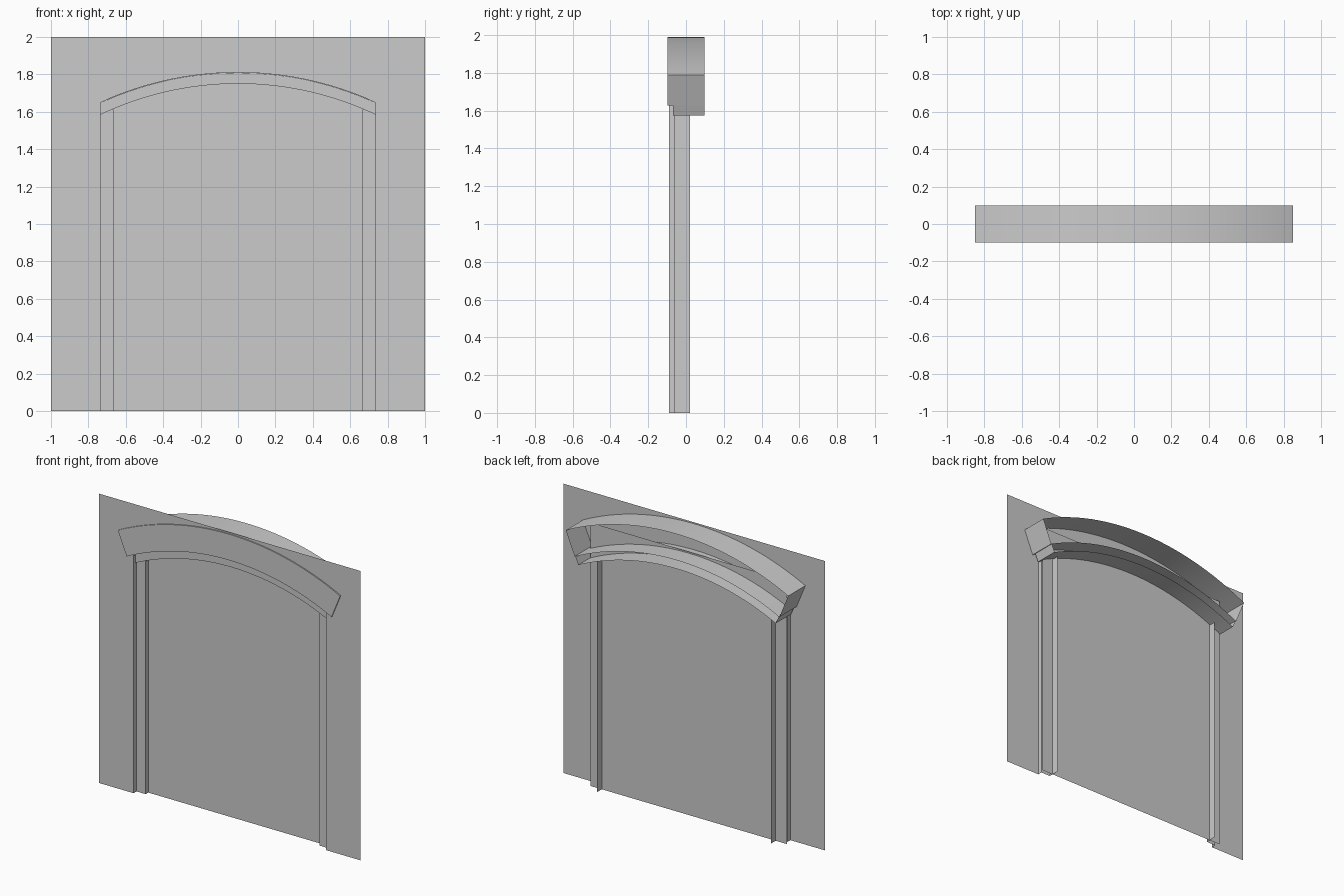
import bpy
import bmesh
import math

cube = bpy.data.objects.get("Cube")
if cube:
    bpy.data.objects.remove(cube, do_unlink=True)

# Single plain grey
grey = bpy.data.materials.new("plain_grey")
grey.use_nodes = True
colour = (0.6, 0.6, 0.6, 1)
grey.diffuse_color = colour
grey.node_tree.nodes["Principled BSDF"].inputs["Base Color"].default_value = colour

SEGMENTS = 32
WALL_Y, POST_Y, PANEL_Y = -0.09, -0.058, -0.03
FRONT_Y, TRIM_Y, BACK_Y = -0.098, -0.069, 0.098
OPENING, JAMB = 0.735, 0.665


def arc(apex, half, end):
    """Points (x, z) from left to right on a circular arc."""
    sag = apex - end
    radius = (half ** 2 + sag ** 2) / (2 * sag)
    limit = math.asin(half / radius)
    angles = [limit * (2 * i / SEGMENTS - 1) for i in range(SEGMENTS + 1)]
    return [(radius * math.sin(a), apex - radius + radius * math.cos(a)) for a in angles]


def finish(name, bm):
    mesh = bpy.data.meshes.new(name)
    bm.to_mesh(mesh)
    bm.free()
    mesh.materials.append(grey)
    obj = bpy.data.objects.new(name, mesh)
    bpy.context.collection.objects.link(obj)
    return obj


def flat_sheet(name, outline, y):
    """One upright face with the given (x, z) outline."""
    bm = bmesh.new()
    bm.faces.new([bm.verts.new((x, y, z)) for x, z in outline])
    bm.normal_update()
    if next(iter(bm.faces)).normal.y > 0:
        bmesh.ops.reverse_faces(bm, faces=bm.faces[:])
    return finish(name, bm)


def hollow_arch(name, upper, lower, front, back):
    """Arched channel: front face, top, underside and ends, open at the back."""
    bm = bmesh.new()
    rows = []
    for (ux, uz), (lx, lz) in zip(upper, lower):
        rows.append([bm.verts.new(p) for p in (
            (ux, back, uz), (ux, front, uz), (lx, front, lz), (lx, back, lz))])
    for a, b in zip(rows, rows[1:]):
        for k in range(3):
            bm.faces.new((a[k], a[k + 1], b[k + 1], b[k]))
    bm.faces.new(rows[0][::-1])
    bm.faces.new(rows[-1])
    bmesh.ops.recalc_face_normals(bm, faces=bm.faces[:])
    obj = finish(name, bm)
    bpy.ops.object.select_all(action="DESELECT")
    obj.select_set(True)
    bpy.context.view_layer.objects.active = obj
    bpy.ops.object.shade_smooth_by_angle(angle=math.radians(30))
    return obj


# Arches: projecting head and the slimmer trim below it
middle = arc(1.81, 0.783, 1.627)
hollow_arch("arch_head", arc(1.99, 0.85, 1.79), middle, FRONT_Y, BACK_Y)
hollow_arch("arch_trim", arc(1.809, 0.778, 1.628), arc(1.75, 0.755, 1.575), TRIM_Y, BACK_Y)

# Wall sheet with an arched opening
top = [p for p in middle if abs(p[0]) < OPENING]
spring = 1.648
wall = [(-1, 0), (-OPENING, 0), (-OPENING, spring)] + top
wall += [(OPENING, spring), (OPENING, 0), (1, 0), (1, 2), (-1, 2)]
flat_sheet("wall", wall, WALL_Y)

# Recessed panel behind the opening
flat_sheet("door_panel", [(-0.75, 0), (0.75, 0), (0.75, 1.82), (-0.75, 1.82)], PANEL_Y)

# Stepped jamb: outer return, front face, inner return, mirrored
bm = bmesh.new()
plan = [(OPENING, WALL_Y, 1.64), (OPENING, POST_Y, 1.64), (JAMB, POST_Y, 1.61), (JAMB, 0.02, 1.61)]
pairs = [(bm.verts.new((x, y, 0)), bm.verts.new((x, y, z))) for x, y, z in plan]
for a, b in zip(pairs, pairs[1:]):
    bm.faces.new((a[0], a[1], b[1], b[0]))
jambs = finish("door_jambs", bm)
mirror = jambs.modifiers.new("both_sides", "MIRROR")
mirror.use_axis[0] = True
